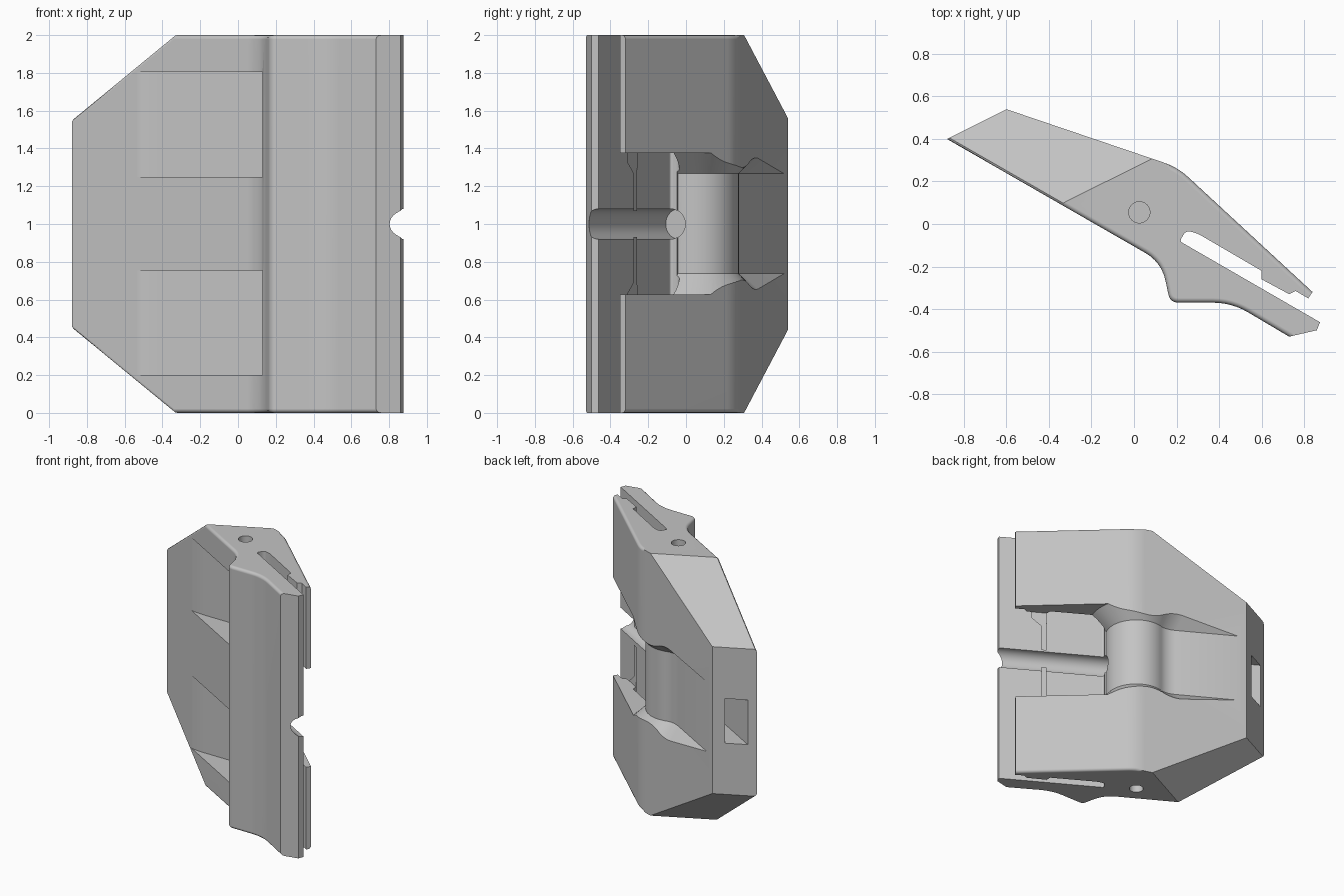
import bpy, bmesh, math
from mathutils import Vector

cube = bpy.data.objects.get("Cube")
if cube:
    bpy.data.objects.remove(cube, do_unlink=True)


def rounded(points, steps=6):
    """Corner list (x, y, tangent length) to an outline with rounded corners."""
    out = []
    for i, (x, y, t) in enumerate(points):
        p = Vector((x, y))
        if t == 0:
            out.append(p)
            continue
        a = p + (Vector(points[i - 1][:2]) - p).normalized() * t
        b = p + (Vector(points[(i + 1) % len(points)][:2]) - p).normalized() * t
        out += bezier(a, p, b, steps)
    return out


def bezier(a, c, b, steps=6):
    return [a * (1 - k) ** 2 + c * 2 * k * (1 - k) + b * k * k
            for k in (j / steps for j in range(steps + 1))]


def loft(layers):
    """Solid through stacked outlines given as (z, points)."""
    bm = bmesh.new()
    rings = [[bm.verts.new((p[0], p[1], z)) for p in pts] for z, pts in layers]
    bm.faces.new(rings[0])
    bm.faces.new(rings[-1])
    for lo, hi in zip(rings, rings[1:]):
        for i in range(len(lo)):
            bm.faces.new((lo[i - 1], lo[i], hi[i], hi[i - 1]))
    bmesh.ops.recalc_face_normals(bm, faces=bm.faces)
    return bm


def to_object(name, bm):
    mesh = bpy.data.meshes.new(name)
    bm.to_mesh(mesh)
    bm.free()
    ob = bpy.data.objects.new(name, mesh)
    bpy.context.collection.objects.link(ob)
    return ob


def prism(name, pts, z0, z1):
    return to_object(name, loft([(z0, pts), (z1, pts)]))


def rod(name, a, b, radius):
    a, b = Vector(a), Vector(b)
    bpy.ops.mesh.primitive_cylinder_add(vertices=32, radius=radius, depth=(b - a).length,
                                        location=(a + b) / 2)
    ob = bpy.context.object
    ob.name = name
    ob.rotation_euler = (b - a).to_track_quat('Z', 'Y').to_euler()
    return ob


# Main body outline
outline = rounded([(-.88, .40, 0), (-.60, .54, 0), (.205, .267, .07), (.84, -.32, 0),
                   (.82, -.35, 0), (.80, -.40, 0), (.875, -.4625, 0), (.86, -.50, 0),
                   (.73, -.53, 0), (.46, -.37, .09), (.17, -.37, .04), (.13, -.18, .09)])
bm = loft([(0, outline), (2, outline)])

# Sloped corners at the tail
for z, s in ((2, 1), (0, -1)):
    cut = bmesh.ops.bisect_plane(bm, geom=bm.verts[:] + bm.edges[:] + bm.faces[:],
                                 plane_co=(-.33, .10, z),
                                 plane_no=(-.447 * .44, .894 * .44, s * .514),
                                 clear_outer=True)
    bmesh.ops.edgeloop_fill(bm, edges=[e for e in cut['geom_cut']
                                       if isinstance(e, bmesh.types.BMEdge)])
bmesh.ops.recalc_face_normals(bm, faces=bm.faces)
bm.normal_update()

# Soft rim on the outer edges
rim = []
for e in bm.edges:
    if len(e.link_faces) != 2:
        continue
    side, cap = sorted(e.link_faces, key=lambda f: abs(f.normal.z))
    mid = (e.verts[0].co + e.verts[1].co) / 2
    n = side.normal
    if abs(n.z) < .1 and abs(cap.normal.z) > .3 and mid.x < .78:
        if n.y < -.3 or n.x > .4 or (n.x < -.5 and n.y < .3):
            rim.append(e)
bmesh.ops.bevel(bm, geom=rim, offset=.022, segments=3, profile=.5, affect='EDGES')
body = to_object("clip_body", bm)

cutters = []

# Long jaw slot
slot = rounded([(.215, -.081, .015), (.245, -.03, .025), (.30, -.045, .02), (.60, -.22, 0),
                (.60, -.26, 0), (.73, -.33, 0), (.76, -.315, 0), (.82, -.35, 0),
                (.92, -.41, 0), (.92, -.488, 0)])
cutters.append(prism("slot_cutter", slot, -.1, 2.1))

# Middle channel running around a round hub, with flared walls
hub = Vector((.03, .06))
along = Vector((.869, -.495))
normal = Vector((.495, .869))


def channel(d):
    r, h = .22 + d, .118 + d
    half = math.sqrt(r * r - h * h)
    valley = hub + normal * h - along * half
    start = math.radians(-28)
    end = math.radians(60.3) + math.acos(h / r) - .3
    pts = [hub + r * Vector((math.cos(a), math.sin(a)))
           for a in (start + (end - start) * i / 20 for i in range(21))]
    pts += bezier(pts[-1], valley, valley - along * .08)[1:]
    pts += [valley - along * .8, valley - along * .8 + normal * .8,
            Vector((1.2, .3)), Vector((1.2, -.603))]
    return pts


cutters.append(to_object("channel_cutter", loft([
    (.627, channel(.11)), (.737, channel(0)), (1.267, channel(0)), (1.377, channel(.11))])))

# Wedge pockets in the front
wedge = [(-.55, .205), (-.49, .194), (-.42, .19), (.13, .19), (.13, -.3), (-.55, .1)]
for z in (.20, 1.25):
    cutters.append(prism("pocket_cutter", wedge, z, z + .555))

# Window in the tail end
across = Vector((.894, .447))
mid = Vector((-.75, .465))
win = [mid - across * .08 - along * .2, mid + across * .08 - along * .2,
       mid + across * .08 + along * .4, mid - across * .08 + along * .4]
cutters.append(prism("window_cutter", win, .83, 1.17))

# Round groove across the jaw, and pin holes in both ends
cutters.append(rod("groove_cutter", (.14, -.038, 1), (1.0, -.535, 1), .08))
for z in (-.1, 1.75):
    cutters.append(rod("pin_hole_cutter", (.025, .055, z), (.025, .055, z + .35), .05))

bpy.ops.object.select_all(action='DESELECT')
bpy.context.view_layer.objects.active = body
body.select_set(True)
for c in cutters:
    c.hide_render = True
    mod = body.modifiers.new(c.name, 'BOOLEAN')
    mod.operation = 'DIFFERENCE'
    mod.solver = 'EXACT'
    mod.object = c
    bpy.ops.object.modifier_apply(modifier=mod.name)
for c in cutters:
    bpy.data.objects.remove(c, do_unlink=True)

# Plain grey finish
grey = bpy.data.materials.new("plain_grey")
grey.use_nodes = True
colour = (.55, .55, .55, 1)
grey.diffuse_color = colour
grey.node_tree.nodes["Principled BSDF"].inputs["Base Color"].default_value = colour
body.data.materials.clear()
body.data.materials.append(grey)
for f in body.data.polygons:
    f.material_index = 0
bpy.ops.object.shade_smooth_by_angle(angle=math.radians(32))
body.modifiers.new("even_normals", 'WEIGHTED_NORMAL').keep_sharp = True
